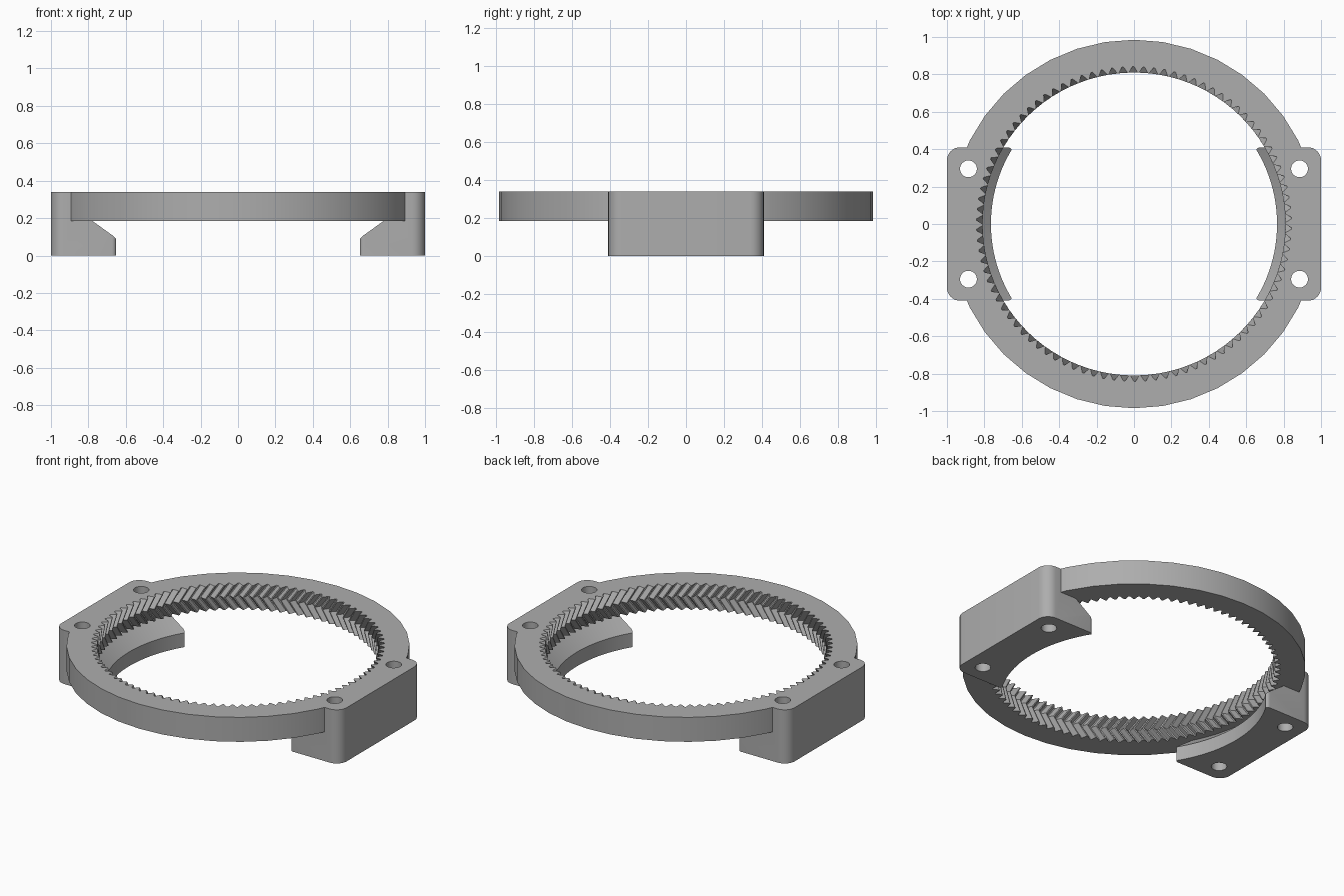
import bpy
import bmesh
from math import cos, sin, pi, tau

if "Cube" in bpy.data.objects:
    bpy.data.objects.remove(bpy.data.objects["Cube"])

TOP, RING_BASE = 0.34, 0.185
MID = (TOP + RING_BASE) / 2
OUTER_R, ROOT_R, TIP_R = 0.985, 0.842, 0.81
TEETH, RING_SIDES = 94, 40
PITCH = tau / TEETH

grey = bpy.data.materials.new("plain_grey")
grey.use_nodes = True
colour = (0.42, 0.42, 0.42, 1)
grey.diffuse_color = colour
grey.node_tree.nodes["Principled BSDF"].inputs["Base Color"].default_value = colour


def loft(name, loops):
    """Closed solid through a stack of equal-length loops, bottom first."""
    bm = bmesh.new()
    rows = [[bm.verts.new(p) for p in loop] for loop in loops]
    for low, high in zip(rows, rows[1:]):
        for i in range(len(low)):
            j = (i + 1) % len(low)
            bm.faces.new((low[i], low[j], high[j], high[i]))
    bm.faces.new(rows[0][::-1])
    bm.faces.new(rows[-1])
    bmesh.ops.recalc_face_normals(bm, faces=bm.faces)
    mesh = bpy.data.meshes.new(name)
    bm.to_mesh(mesh)
    bm.free()
    mesh.materials.append(grey)
    obj = bpy.data.objects.new(name, mesh)
    bpy.context.collection.objects.link(obj)
    return obj


def circle(r, z, n, x=0, y=0):
    return [(x + r * cos(tau * i / n), y + r * sin(tau * i / n), z) for i in range(n)]


def combine(target, tool, operation):
    """Apply a boolean and discard the tool."""
    mod = target.modifiers.new("cut", "BOOLEAN")
    mod.operation, mod.solver, mod.object = operation, "EXACT", tool
    graph = bpy.context.evaluated_depsgraph_get()
    mesh = bpy.data.meshes.new_from_object(target.evaluated_get(graph))
    target.modifiers.clear()
    target.data = mesh
    bpy.data.objects.remove(tool)


def gear_loop(z):
    """Internal tooth outline, turned by height to make the herringbone."""
    turn = PITCH * (1 - abs(z - MID) / (TOP - MID))
    steps = ((0.0, TIP_R), (0.14, TIP_R), (0.5, ROOT_R), (0.64, ROOT_R))
    loop = []
    for i in range(TEETH):
        for frac, r in steps:
            a = (i + frac) * PITCH + turn
            loop.append((r * cos(a), r * sin(a), z))
    return loop


def bracket(side):
    """Rounded mounting block with its inner face cut to an arc and a cone."""
    corners = []
    for cx, cy, r, start in ((0.93, 0.34, 0.07, 0), (0.675, 0.385, 0.025, 1),
                             (0.675, -0.385, 0.025, 2), (0.93, -0.34, 0.07, 3)):
        for k in range(9):
            a = (start + k / 8) * pi / 2
            corners.append((side * (cx + r * cos(a)), cy + r * sin(a)))
    block = loft("bracket", [[(x, y, z) for x, y in corners] for z in (0, TOP)])
    profile = ((0.765, -0.1), (0.765, 0.09), (0.88, RING_BASE), (0.88, 0.5))
    combine(block, loft("bore", [circle(r, z, 128) for r, z in profile]), "DIFFERENCE")
    return block


# Ring body
ring = loft("herringbone_ring", [circle(OUTER_R, z, RING_SIDES) for z in (RING_BASE, TOP)])
over = 0.02
combine(ring, loft("tooth_cutter", [gear_loop(z) for z in (RING_BASE - over, MID, TOP + over)]),
        "DIFFERENCE")

# Mounting brackets and their screw holes
for side in (-1, 1):
    combine(ring, bracket(side), "UNION")
for x in (-0.885, 0.885):
    for y in (-0.295, 0.295):
        combine(ring, loft("drill", [circle(0.045, z, 32, x, y) for z in (-0.1, 0.5)]),
                "DIFFERENCE")

# Smooth the round faces, keep edges sharp
bpy.ops.object.select_all(action="DESELECT")
ring.select_set(True)
bpy.context.view_layer.objects.active = ring
bpy.ops.object.shade_smooth_by_angle(angle=pi / 36 * 3)
